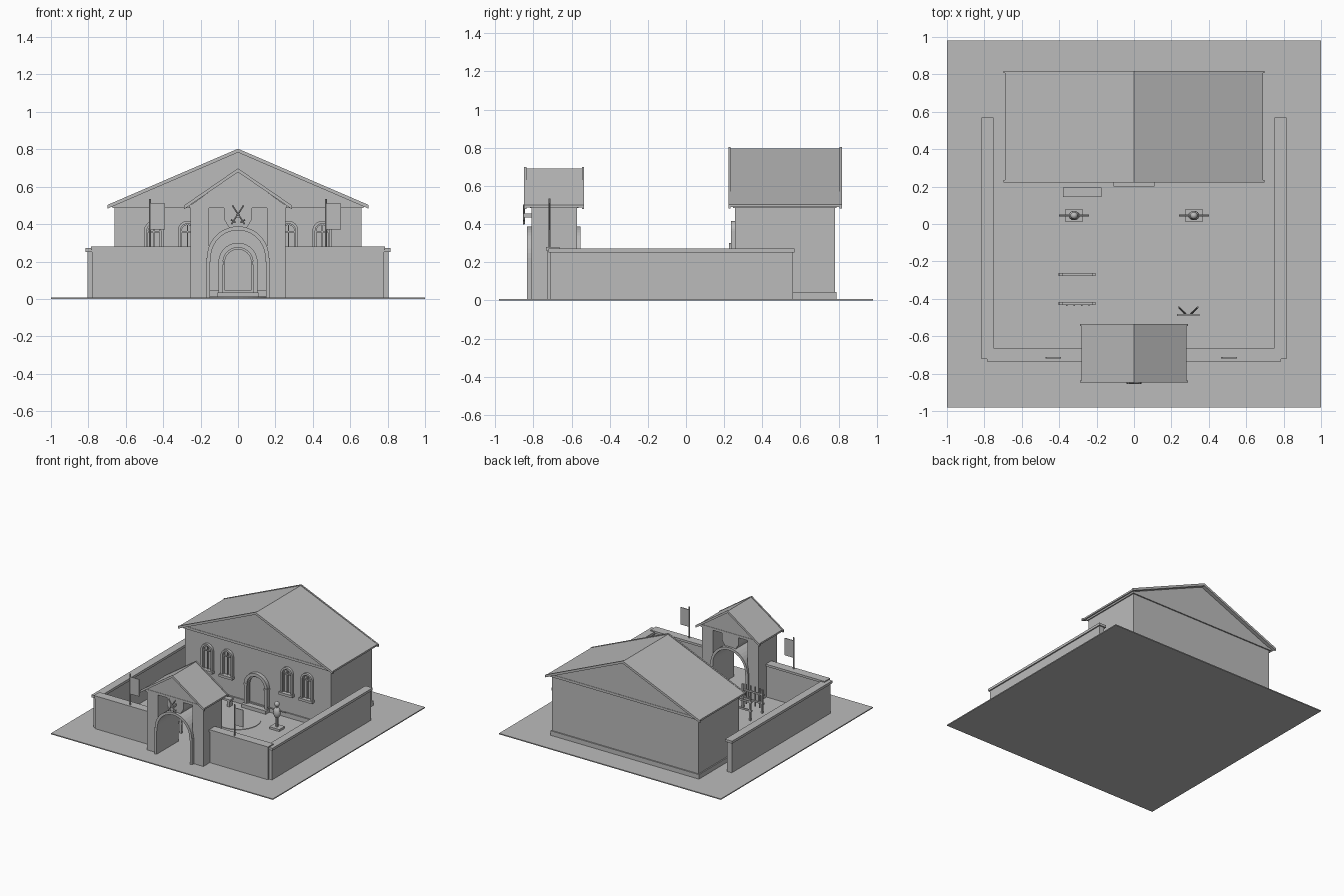
import bpy, bmesh, math
from mathutils import Vector

if "Cube" in bpy.data.objects:
    bpy.data.objects.remove(bpy.data.objects["Cube"])

stone = bpy.data.materials.new("grey_stone")
stone.use_nodes = True
GREY = (0.5, 0.5, 0.5, 1)
stone.diffuse_color = GREY
stone.node_tree.nodes["Principled BSDF"].inputs["Base Color"].default_value = GREY


def finish(name, bm):
    bmesh.ops.recalc_face_normals(bm, faces=bm.faces)
    mesh = bpy.data.meshes.new(name)
    bm.to_mesh(mesh)
    bm.free()
    mesh.materials.append(stone)
    ob = bpy.data.objects.new(name, mesh)
    bpy.context.collection.objects.link(ob)
    return ob


def box(name, x0, x1, y0, y1, z0, z1):
    bm = bmesh.new()
    bmesh.ops.create_cube(bm, size=1)
    for v in bm.verts:
        v.co = ((x0 + x1) / 2 + v.co.x * (x1 - x0), (y0 + y1) / 2 + v.co.y * (y1 - y0),
                (z0 + z1) / 2 + v.co.z * (z1 - z0))
    return finish(name, bm)


def prism(name, outline, y0, y1):
    """Extrude an (x, z) outline along y."""
    bm = bmesh.new()
    face = bm.faces.new([bm.verts.new((x, y0, z)) for x, z in outline])
    new = bmesh.ops.extrude_face_region(bm, geom=[face])["geom"]
    bmesh.ops.translate(bm, vec=(0, y1 - y0, 0), verts=[v for v in new if isinstance(v, bmesh.types.BMVert)])
    return finish(name, bm)


def rod(name, a, b, r, sides=8):
    a, b = Vector(a), Vector(b)
    bm = bmesh.new()
    bmesh.ops.create_cone(bm, cap_ends=True, segments=sides, radius1=r, radius2=r, depth=(b - a).length)
    bm.transform(Vector((0, 0, 1)).rotation_difference(b - a).to_matrix().to_4x4())
    bmesh.ops.translate(bm, vec=(a + b) / 2, verts=bm.verts)
    return finish(name, bm)


def ball(name, centre, size):
    bm = bmesh.new()
    bmesh.ops.create_uvsphere(bm, u_segments=16, v_segments=10, radius=1)
    for v in bm.verts:
        v.co = Vector(centre) + v.co * Vector(size)
        
    ob = finish(name, bm)
    ob.data.polygons.foreach_set("use_smooth", [True] * len(ob.data.polygons))
    return ob


def arc(cx, r, spring, steps=20):
    """Half circle from right to left."""
    return [(cx + r * math.cos(math.pi * i / steps), spring + r * math.sin(math.pi * i / steps))
            for i in range(steps + 1)]


def arch(name, cx, outer, inner, bottom, spring, y0, y1):
    """Round arch band with straight legs."""
    out = [(cx + outer, bottom)] + arc(cx, outer, spring) + [(cx - outer, bottom)]
    inn = [(cx + inner, bottom)] + arc(cx, inner, spring) + [(cx - inner, bottom)]
    return prism(name, out + inn[::-1], y0, y1)


def gable_roof(name, half, y0, y1, eave, ridge, t):
    """Filled gable, two roof slabs and raised rake boards at both ends."""
    def band(h, top, thick):
        return [(-h, eave), (0, top), (h, eave), (h, eave - thick), (0, top - thick), (-h, eave - thick)]
    prism(name + "_slabs", band(half - 0.006, ridge - 0.006, t), y0, y1)
    for end, y in (("front", y0), ("back", y1 - 0.012)):
        prism(f"{name}_{end}_rake", band(half, ridge, t + 0.006), y, y + 0.012)


# Ground and yard
box("ground", -1, 1, -0.98, 0.98, 0, 0.008)
rod("yard_circle", (0, 0, 0), (0, 0, 0.012), 0.17, 40)

# Main hall
box("hall_walls", -0.66, 0.66, 0.257, 0.78, 0, 0.49)
box("hall_plinth", -0.67, 0.67, 0.247, 0.79, 0, 0.045)
box("hall_cornice", -0.67, 0.67, 0.247, 0.79, 0.485, 0.505)
prism("hall_gable", [(-0.66, 0.5), (0, 0.785), (0.66, 0.5)], 0.25, 0.787)
gable_roof("hall_roof", 0.697, 0.222, 0.818, 0.503, 0.803, 0.014)

# Hall windows: frame, recessed mullions, sill
for x in (-0.45, -0.27, 0.27, 0.45):
    arch("window_frame", x, 0.052, 0.037, 0.21, 0.365, 0.236, 0.26)
    arch("window_inner_frame", x, 0.037, 0.03, 0.21, 0.365, 0.246, 0.26)
    box("window_mullion", x - 0.004, x + 0.004, 0.247, 0.26, 0.21, 0.398)
    box("window_crossbar", x - 0.035, x + 0.035, 0.247, 0.26, 0.355, 0.363)
    box("window_sill", x - 0.06, x + 0.06, 0.222, 0.26, 0.19, 0.21)

# Hall door
arch("door_frame", 0, 0.105, 0.08, 0.01, 0.195, 0.226, 0.26)
arch("door_panel_frame", 0, 0.08, 0.07, 0.01, 0.195, 0.24, 0.26)
box("door_step", -0.11, 0.11, 0.2, 0.26, 0, 0.035)
for s in (-1, 1):
    box("door_capital", s * 0.092 - 0.016, s * 0.092 + 0.016, 0.222, 0.26, 0.185, 0.2)

# Courtyard walls with caps
for s in (-1, 1):
    a, b = sorted((s * 0.76, s * 0.805))
    box("side_wall", a, b, -0.712, 0.56, 0, 0.255)
    a, b = sorted((s * 0.75, s * 0.815))
    box("side_wall_cap", a, b, -0.722, 0.57, 0.252, 0.272)
    a, b = sorted((s * 0.2, s * 0.78))
    box("front_wall", a, b, -0.727, -0.672, 0, 0.262)
    a, b = sorted((s * 0.25, s * 0.785))
    box("front_wall_cap", a, b, -0.735, -0.663, 0.262, 0.28)
    # Flag on the wall, both blowing to the same side
    x = s * 0.47
    rod("flag_pole", (x, -0.715, 0.26), (x, -0.715, 0.535), 0.005)
    box("flag", x, x + 0.08, -0.718, -0.712, 0.37, 0.51)

# Gatehouse
for s in (-1, 1):
    a, b = sorted((s * 0.155, s * 0.255))
    box("gate_pillar", a, b, -0.81, -0.571, 0, 0.49)
    a, b = sorted((s * 0.15, s * 0.17))
    box("gate_jamb", a, b, -0.834, -0.553, 0, 0.22)
arch("gate_arch", 0, 0.166, 0.145, 0.2, 0.222, -0.834, -0.553)
prism("gate_upper_wall", [(-0.16, 0.49), (-0.075, 0.49), (-0.075, 0.425), (-0.04, 0.37), (0.04, 0.37),
                          (0.075, 0.425), (0.075, 0.49), (0.16, 0.49), (0.16, 0.505), (-0.16, 0.505)], -0.81, -0.571)
box("gate_cornice", -0.262, 0.262, -0.818, -0.563, 0.485, 0.505)
prism("gate_gable", [(-0.255, 0.5), (0, 0.682), (0.255, 0.5)], -0.815, -0.566)
gable_roof("gate_roof", 0.288, -0.848, -0.534, 0.5, 0.698, 0.014)

# Crossed swords above the gate
for s in (-1, 1):
    rod("sword_blade", (-s * 0.035, -0.85, 0.4), (s * 0.03, -0.85, 0.5), 0.005, 6)
    rod("sword_guard", (-s * 0.038, -0.85, 0.424), (-s * 0.012, -0.85, 0.408), 0.005, 6)
box("sword_mount", -0.012, 0.012, -0.85, -0.8, 0.435, 0.455)

# Training dummies
for x in (-0.32, 0.32):
    y = 0.045
    box("dummy_base", x - 0.045, x + 0.045, y - 0.035, y + 0.035, 0, 0.025)
    rod("dummy_post", (x, y, 0.02), (x, y, 0.2), 0.01)
    ball("dummy_body", (x, y, 0.14), (0.03, 0.025, 0.045))
    ball("dummy_head", (x, y, 0.208), (0.02, 0.02, 0.022))
    rod("dummy_arms", (x - 0.08, y, 0.16), (x + 0.08, y, 0.16), 0.006)

# Bench by the hall
box("bench_seat", -0.38, -0.175, 0.145, 0.195, 0.055, 0.07)
for x in (-0.36, -0.195):
    box("bench_leg", x - 0.012, x + 0.012, 0.152, 0.188, 0, 0.057)

# Weapon racks
for y in (-0.27, -0.425):
    for x in (-0.39, -0.215):
        box("rack_post", x - 0.008, x + 0.008, y - 0.007, y + 0.007, 0, 0.2)
    for z in (0.08, 0.15):
        box("rack_rail", -0.405, -0.205, y - 0.005, y + 0.005, z, z + 0.014)
for i in range(4):
    x = -0.36 + i * 0.04
    rod("hung_weapon", (x, -0.434, 0.04), (x, -0.434, 0.2), 0.005, 6)

# Small stand with leaning weapons
box("stand_board", 0.23, 0.35, -0.491, -0.481, 0.07, 0.09)
for x in (0.24, 0.34):
    box("stand_leg", x - 0.006, x + 0.006, -0.491, -0.481, 0, 0.08)
for s in (-1, 1):
    rod("leaning_weapon", (0.29 + s * 0.015, -0.48, 0.01), (0.29 + s * 0.05, -0.445, 0.13), 0.005, 6)
